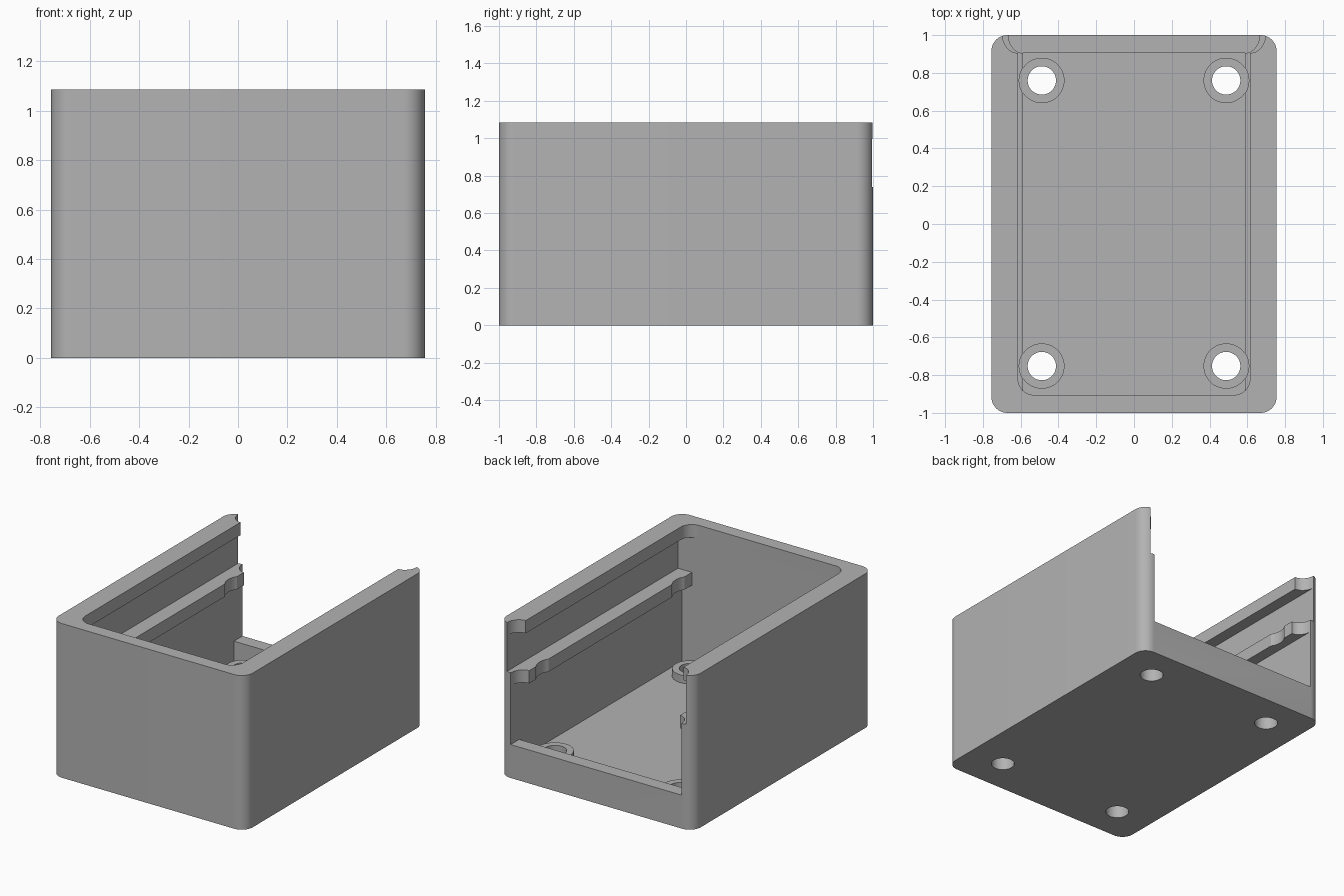
import bpy, bmesh
from math import sin, cos, pi, radians

if "Cube" in bpy.data.objects:
    bpy.data.objects.remove(bpy.data.objects["Cube"], do_unlink=True)

GREY = (0.45, 0.45, 0.45, 1)
grey = bpy.data.materials.new("plain grey")
grey.use_nodes = True
grey.diffuse_color = GREY
grey.node_tree.nodes["Principled BSDF"].inputs["Base Color"].default_value = GREY

HALF_X, HEIGHT = 0.755, 1.085
FRONT, BACK = -0.905, 0.905            # inner ends of the cavity
FLOOR, SILL = 0.095, 0.235
RAIL_LOW, RAIL_TOP, LIP_LOW = 0.65, 0.74, 0.995
EPS, OVER = 0.01, 1.2
SCREWS = [(x, y) for x in (-0.488, 0.488) for y in (-0.752, 0.76)]


def arc(cx, cy, rx, ry, start, end, n=12):
    return [(cx + rx * cos(radians(start + (end - start) * i / n)),
             cy + ry * sin(radians(start + (end - start) * i / n))) for i in range(n + 1)]


def rect(hx, y0, y1):
    return [(-hx, y0), (hx, y0), (hx, y1), (-hx, y1)]


def circle(x, y, r):
    return arc(x, y, r, r, 0, 360, 48)[:-1]


def mirrored(half):
    """Close a right-hand outline running front to back with its mirror image."""
    return half + [(-x, y) for x, y in reversed(half)]


def prism(name, outline, z0, z1):
    bm = bmesh.new()
    face = bm.faces.new([bm.verts.new((x, y, z0)) for x, y in outline])
    new = bmesh.ops.extrude_face_region(bm, geom=[face])["geom"]
    bmesh.ops.translate(bm, vec=(0, 0, z1 - z0),
                        verts=[v for v in new if isinstance(v, bmesh.types.BMVert)])
    bmesh.ops.recalc_face_normals(bm, faces=bm.faces)
    mesh = bpy.data.meshes.new(name)
    bm.to_mesh(mesh)
    bm.free()
    mesh.materials.append(grey)
    obj = bpy.data.objects.new(name, mesh)
    bpy.context.collection.objects.link(obj)
    return obj


def combine(target, outline, z0, z1, operation="DIFFERENCE"):
    tool = prism("cutter", outline, z0, z1)
    tool.hide_render = True
    mod = target.modifiers.new("combine", "BOOLEAN")
    mod.operation, mod.solver, mod.object = operation, "EXACT", tool
    bpy.context.view_layer.objects.active = target
    bpy.ops.object.modifier_apply(modifier=mod.name)
    bpy.data.objects.remove(tool, do_unlink=True)


def flared(half_x, flare, corner):
    """Opening with rounded front corners and a concave flare at the back."""
    front = [(half_x, FRONT)]
    if corner:
        front = arc(half_x - corner, FRONT + corner, corner, corner, -90, 0)
    back = arc(half_x, 1, flare, 1 - BACK, -90, 0)
    return mirrored(front + back + [(half_x + flare, OVER)])


# Outer block with rounded upright corners
R = 0.085
housing = prism("housing", mirrored(arc(HALF_X - R, R - 1, R, R, -90, 0)
                                    + arc(HALF_X - R, 1 - R, R, R, 0, 90)), 0, HEIGHT)

# Main cavity and the low sill at the open back
combine(housing, rect(0.665, FRONT, BACK), FLOOR, RAIL_LOW)
combine(housing, rect(0.665, BACK - 0.1, OVER), SILL, RAIL_LOW)
# Gap between the support rails, then the lid groove and the lip opening
combine(housing, flared(0.587, 0.078, 0), RAIL_LOW - EPS, RAIL_TOP + EPS)
combine(housing, rect(0.696, FRONT, OVER), RAIL_TOP, LIP_LOW)
combine(housing, flared(0.614, 0.082, 0.085), LIP_LOW - EPS, OVER)

# Screw bosses, rail clearance above them and through holes
for x, y in SCREWS:
    combine(housing, circle(x, y, 0.12), RAIL_LOW - EPS, RAIL_TOP + EPS)
    combine(housing, circle(x, y, 0.12), FLOOR - 0.02, 0.15, "UNION")
    combine(housing, circle(x, y, 0.075), -0.1, 0.3)

# Smooth rounded surfaces, sharp edges elsewhere
bpy.ops.object.select_all(action="DESELECT")
housing.select_set(True)
bpy.context.view_layer.objects.active = housing
bpy.ops.object.shade_smooth_by_angle(angle=radians(30))
